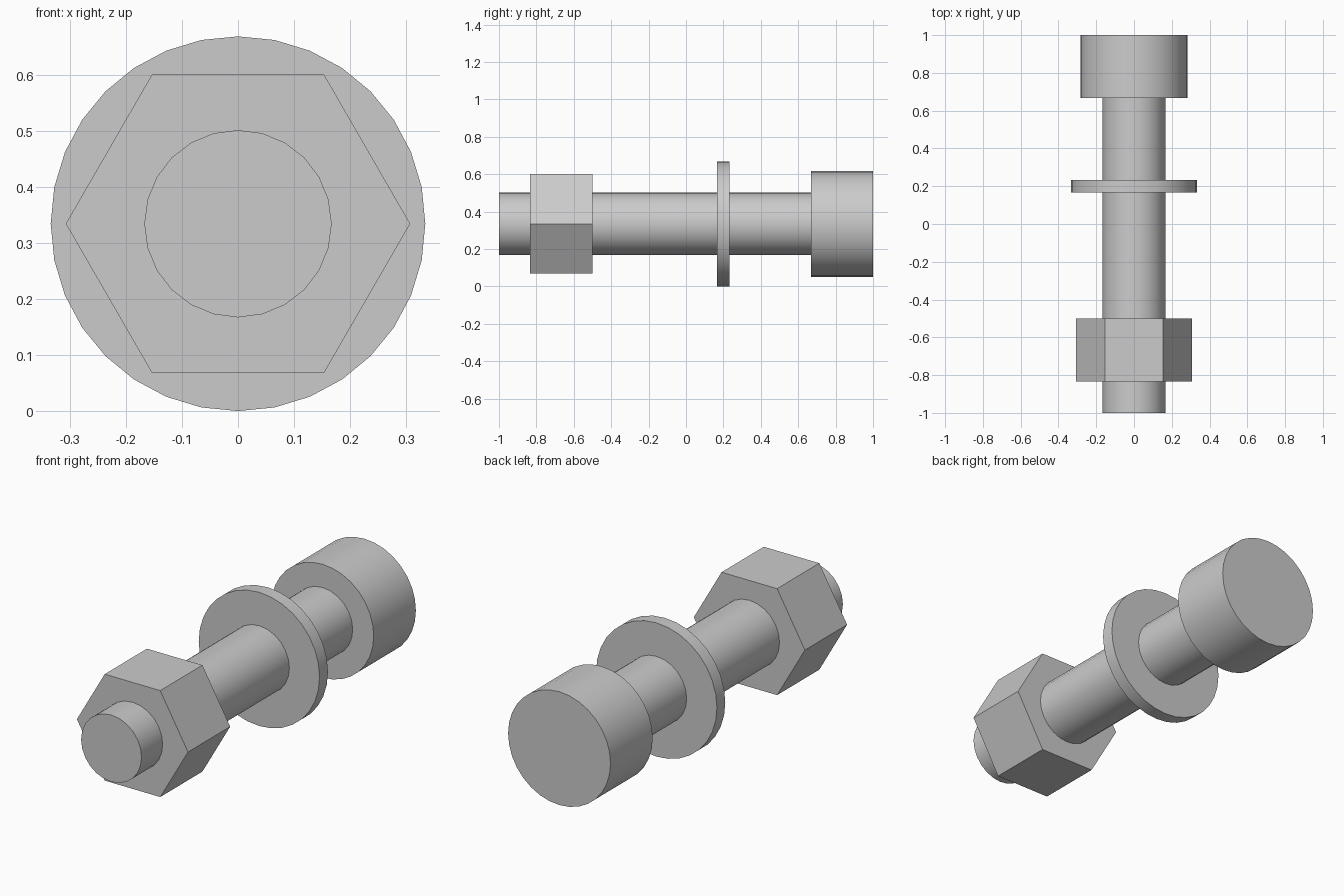
import bpy
import math

cube = bpy.data.objects.get("Cube")
if cube:
    bpy.data.objects.remove(cube, do_unlink=True)

# Single plain metal colour
COLOUR = (0.6, 0.6, 0.6, 1.0)
steel = bpy.data.materials.new("light grey steel")
steel.use_nodes = True
steel.diffuse_color = COLOUR
steel.node_tree.nodes["Principled BSDF"].inputs["Base Color"].default_value = COLOUR

AXIS_HEIGHT = 0.334


def turned_part(name, sides, radius, y_front, y_back, smooth=True, spin=0.0):
    """Prism or cylinder lying along y between two stations."""
    bpy.ops.mesh.primitive_cylinder_add(
        vertices=sides, radius=radius, depth=y_back - y_front,
        location=(0, (y_front + y_back) / 2, AXIS_HEIGHT),
        rotation=(math.pi / 2, spin, 0))
    part = bpy.context.object
    part.name = name
    part.data.name = name
    part.data.materials.append(steel)
    if smooth:
        bpy.ops.object.shade_smooth_by_angle(angle=math.radians(30))
    return part


# Bolt: shank and round head
turned_part("shank", 24, 0.167, -1.0, 0.667)
turned_part("head", 32, 0.283, 0.667, 1.0)

# Loose washer on the shank
turned_part("washer", 32, 0.334, 0.167, 0.233)

# Hexagonal nut with corners to the left and right
turned_part("nut", 6, 0.307, -0.833, -0.5, smooth=False, spin=math.pi / 6)
